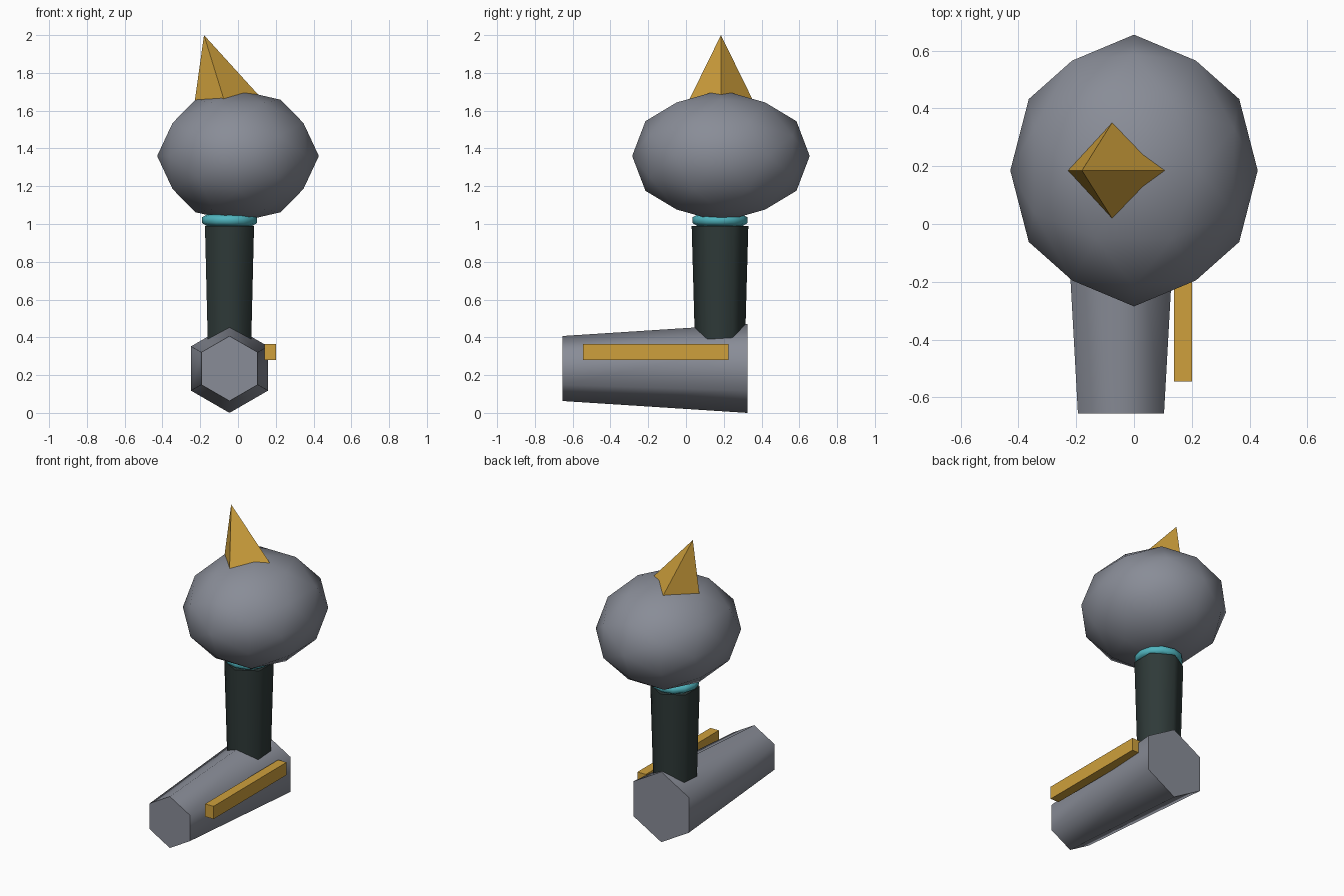
import bpy
import bmesh
import math
from mathutils import Matrix, Vector

cube = bpy.data.objects.get("Cube")
if cube:
    bpy.data.objects.remove(cube, do_unlink=True)


def material(name, rgb):
    m = bpy.data.materials.new(name)
    m.use_nodes = True
    m.diffuse_color = (*rgb, 1)
    m.node_tree.nodes["Principled BSDF"].inputs["Base Color"].default_value = (*rgb, 1)
    return m


GREY = material("slate grey", (0.25, 0.265, 0.31))
GOLD = material("gold", (0.62, 0.35, 0.045))
DARK = material("dark green grey", (0.028, 0.042, 0.040))
TEAL = material("teal", (0.08, 0.46, 0.52))


def finish(name, bm, mat, smooth=None):
    bmesh.ops.recalc_face_normals(bm, faces=bm.faces)
    mesh = bpy.data.meshes.new(name)
    bm.to_mesh(mesh)
    bm.free()
    ob = bpy.data.objects.new(name, mesh)
    bpy.context.collection.objects.link(ob)
    mesh.materials.append(mat)
    if smooth:
        bpy.ops.object.select_all(action="DESELECT")
        ob.select_set(True)
        bpy.context.view_layer.objects.active = ob
        bpy.ops.object.shade_smooth_by_angle(angle=math.radians(smooth))
    return ob


def cone(name, start, end, r1, r2, sides, mat, smooth=None, turn=0):
    """Tapered prism from start to end; turn spins it about its own axis."""
    start, end = Vector(start), Vector(end)
    axis = end - start
    bm = bmesh.new()
    place = (Matrix.Translation((start + end) / 2)
             @ Vector((0, 0, 1)).rotation_difference(axis).to_matrix().to_4x4()
             @ Matrix.Rotation(math.radians(turn), 4, "Z"))
    # corners start on the local y axis
    bmesh.ops.create_cone(bm, cap_ends=True, segments=sides, radius1=r1, radius2=r2,
                          depth=axis.length, matrix=place)
    return finish(name, bm, mat, smooth)


# Horizontal base tube and upright neck, both six-sided
CX, CY = -0.045, 0.18
cone("base_tube", (CX, 0.325, 0.235), (CX, -0.655, 0.235), 0.235, 0.172, 6, GREY, 70)
cone("neck", (CX, CY, 0.2), (CX, CY, 0.99), 0.128, 0.15, 6, DARK, 70)

# Collar ring between neck and head
bm = bmesh.new()
bmesh.ops.create_circle(bm, segments=6, radius=0.03,
                        matrix=Matrix.Translation((0.12, 0, 0)) @ Matrix.Rotation(math.pi / 2, 4, "X"))
bmesh.ops.spin(bm, geom=bm.verts[:] + bm.edges[:], cent=(0, 0, 0), axis=(0, 0, 1),
               angle=math.tau, steps=12, use_merge=True)
bmesh.ops.remove_doubles(bm, verts=bm.verts, dist=0.0005)
bmesh.ops.translate(bm, verts=bm.verts, vec=(CX, CY, 1.02))
finish("collar", bm, TEAL, 70)

# Head: icosahedron with its golden rectangles on the axes, split once
phi = (1 + math.sqrt(5)) / 2
corners = []
for a in (-1, 1):
    for b in (-phi, phi):
        corners += [Vector((b, a, 0)), Vector((0, b, a)), Vector((a, 0, b))]
points = corners + [(p + q) / 2 for i, p in enumerate(corners) for q in corners[:i]
                    if (p - q).length < 2.1]
bm = bmesh.new()
for p in points:
    n = p.normalized()
    bm.verts.new((n.x * 0.428, n.y * 0.47 + 0.185, n.z * 0.35 + 1.36))
bmesh.ops.convex_hull(bm, input=bm.verts)
finish("head", bm, GREY, 60)

# Leaning four-sided spike on the head
tip = Vector((-0.18, 0.185, 2.0))
lean = Vector((0.295, 0, -0.955)).normalized()
cone("spike", tip + lean * 0.42, tip, 0.197, 0, 4, GOLD)

# Side rail along the tube
bm = bmesh.new()
bmesh.ops.create_cube(bm, size=1, matrix=Matrix.Translation((0.17, -0.16, 0.3225))
                      @ Matrix.Diagonal((0.062, 0.77, 0.085, 1)))
finish("side_rail", bm, GOLD)
